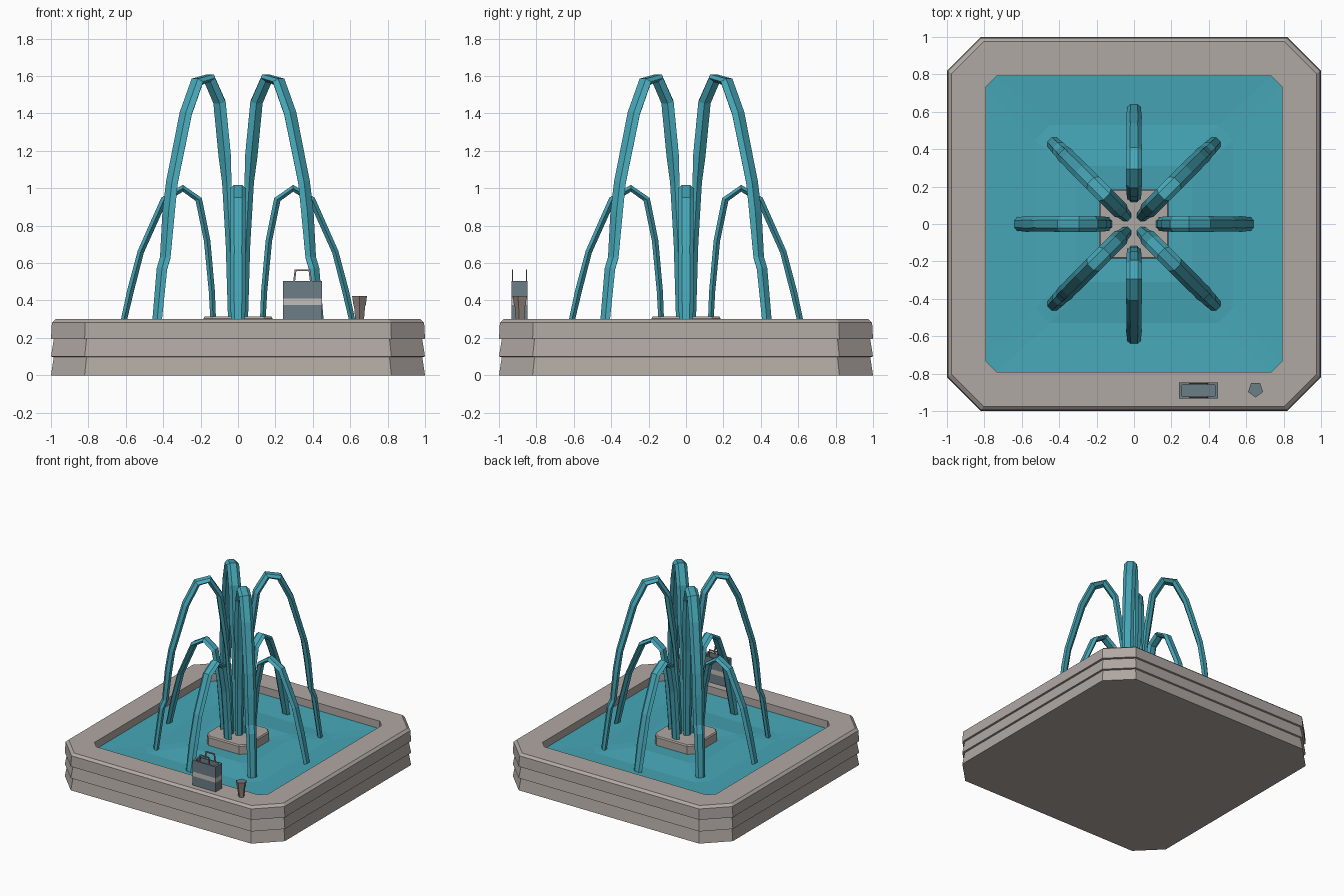
import bpy, bmesh, math
from mathutils import Vector

if "Cube" in bpy.data.objects:
    bpy.data.objects.remove(bpy.data.objects["Cube"])


def material(name, rgb):
    lin = [((c / 255 + 0.055) / 1.055) ** 2.4 for c in rgb]
    m = bpy.data.materials.new(name)
    m.diffuse_color = (*lin, 1)
    m.use_nodes = True
    m.node_tree.nodes["Principled BSDF"].inputs["Base Color"].default_value = m.diffuse_color
    return m


STONE = material("pale stone", (176, 168, 163))
WATER = material("teal water", (70, 166, 183))
SLATE = material("slate blue", (108, 125, 135))
BAND = material("light band", (196, 190, 185))
BROWN = material("grey brown", (142, 130, 125))


def octagon(h, c, z):
    """Square of half width h with corners cut by c."""
    k = h - c
    return [Vector((x, y, z)) for x, y in
            ((h, -k), (h, k), (k, h), (-k, h), (-h, k), (-h, -k), (-k, -h), (k, -h))]


def rectangle(cx, cy, hx, hy, z):
    return [Vector((cx + sx * hx, cy + sy * hy, z))
            for sx, sy in ((-1, -1), (1, -1), (1, 1), (-1, 1))]


def polygon(cx, cy, r, z, n=5):
    return [Vector((cx + r * math.cos(math.pi / 2 * 3 + math.tau * i / n),
                    cy + r * math.sin(math.pi / 2 * 3 + math.tau * i / n), z)) for i in range(n)]


def loft(name, rings, mats, rule=None, cap_start=True):
    """Skin a row of rings; rule(i) gives the material slot of band i."""
    bm = bmesh.new()
    vs = [[bm.verts.new(p) for p in ring] for ring in rings]
    n = len(rings[0])
    for i in range(len(vs) - 1):
        for j in range(n):
            k = (j + 1) % n
            f = bm.faces.new((vs[i][j], vs[i][k], vs[i + 1][k], vs[i + 1][j]))
            f.material_index = rule(i) if rule else 0
    if cap_start:
        bm.faces.new(vs[0][::-1])
    f = bm.faces.new(vs[-1])
    f.material_index = rule(len(vs) - 1) if rule else 0
    if cap_start:
        bmesh.ops.recalc_face_normals(bm, faces=bm.faces)
    me = bpy.data.meshes.new(name)
    bm.to_mesh(me)
    bm.free()
    for m in mats:
        me.materials.append(m)
    ob = bpy.data.objects.new(name, me)
    bpy.context.collection.objects.link(ob)
    return ob


# Stepped stone basin with a sunken pool
basin = [(1, .18, 0), (.985, .175, .098), (1, .18, .1), (.985, .175, .193), (1, .18, .195),
         (.995, .178, .282), (.975, .17, .3), (.79, .055, .3), (.79, .055, .2)]
loft("basin", [octagon(*r) for r in basin], [STONE])

# Rippled water surface
ripples = [(.79, .055, .238), (.53, .08, .225), (.31, .06, .248), (.12, .03, .236)]
loft("water_surface", [octagon(*r) for r in ripples], [WATER], cap_start=False)

# Low centre plinth
loft("plinth", [octagon(.185, .045, .2), octagon(.185, .045, .305), octagon(.178, .042, .315)], [STONE])


def jet(name, path, angle, width, thick):
    """Flattened six-sided tube along an arch of (radius, height, scale) points."""
    out = Vector((math.cos(angle), math.sin(angle), 0))
    side = Vector((-out.y, out.x, 0))
    rings = []
    for i, (r, z, s) in enumerate(path):
        a, b = path[max(i - 1, 0)], path[min(i + 1, len(path) - 1)]
        t = (out * (b[0] - a[0]) + Vector((0, 0, b[1] - a[1]))).normalized()
        nrm = t.cross(side)
        centre = out * r + Vector((0, 0, z))
        rings.append([centre + side * (math.cos(math.tau * k / 6) * width * s)
                      + nrm * (math.sin(math.tau * k / 6) * thick * s) for k in range(6)])
    loft(name, rings, [WATER])


# Eight arching jets: four tall diagonal, four short axial
tall = [(.045, .24, .6), (.06, .7, .7), (.085, 1.03, .75), (.10, 1.17, 1), (.14, 1.46, 1),
        (.22, 1.59, 1), (.31, 1.57, 1), (.395, 1.4, 1), (.50, 1.03, .95), (.525, .87, 1),
        (.55, .63, .85), (.575, .57, .85), (.62, .23, .75)]
short = [(.13, .24, .8), (.14, .45, .9), (.165, .72, .95), (.21, .94, 1), (.295, 1.0, 1),
         (.395, .94, 1), (.52, .66, .95), (.575, .45, 1), (.625, .23, .85)]
for i in range(4):
    jet("short_jet", short, i * math.pi / 2, .042, .021)
    jet("tall_jet", tall, (i + .5) * math.pi / 2, .047, .027)

# Open shopping bag with a pale band
BX, BY = .345, -.89
bag = [(.105, .042, .3), (.105, .042, .375), (.105, .042, .412), (.105, .042, .505),
       (.088, .03, .505), (.088, .03, .45)]
loft("bag", [rectangle(BX, BY, *r) for r in bag], [SLATE, BAND],
     rule=lambda i: 1 if i == 1 else 0)


def bar(name, a, b, w, mat):
    """Thin square bar from a to b in an x-z plane."""
    a, b = Vector(a), Vector(b)
    d = (b - a).normalized()
    n = Vector((-d.z, 0, d.x)) * w
    y = Vector((0, .003, 0))
    loft(name, [[p + n + y, p - n + y, p - n - y, p + n - y] for p in (a, b)], [mat])


# Bag handles, front and back
for y in (BY - .037, BY + .037):
    for s in (-1, 1):
        bar("handle_side", (BX + s * .045, y, .5), (BX + s * .037, y, .564), .005, BROWN)
    bar("handle_top", (BX - .042, y, .562), (BX + .042, y, .562), .005, BROWN)

# Five-sided cup with a wider top and dark lid face
cup = [(.025, .3), (.031, .37), (.034, .37), (.042, .425), (.036, .425)]
loft("cup", [polygon(.65, -.885, r, z) for r, z in cup], [BROWN, SLATE],
     rule=lambda i: 1 if i >= 3 else 0)
